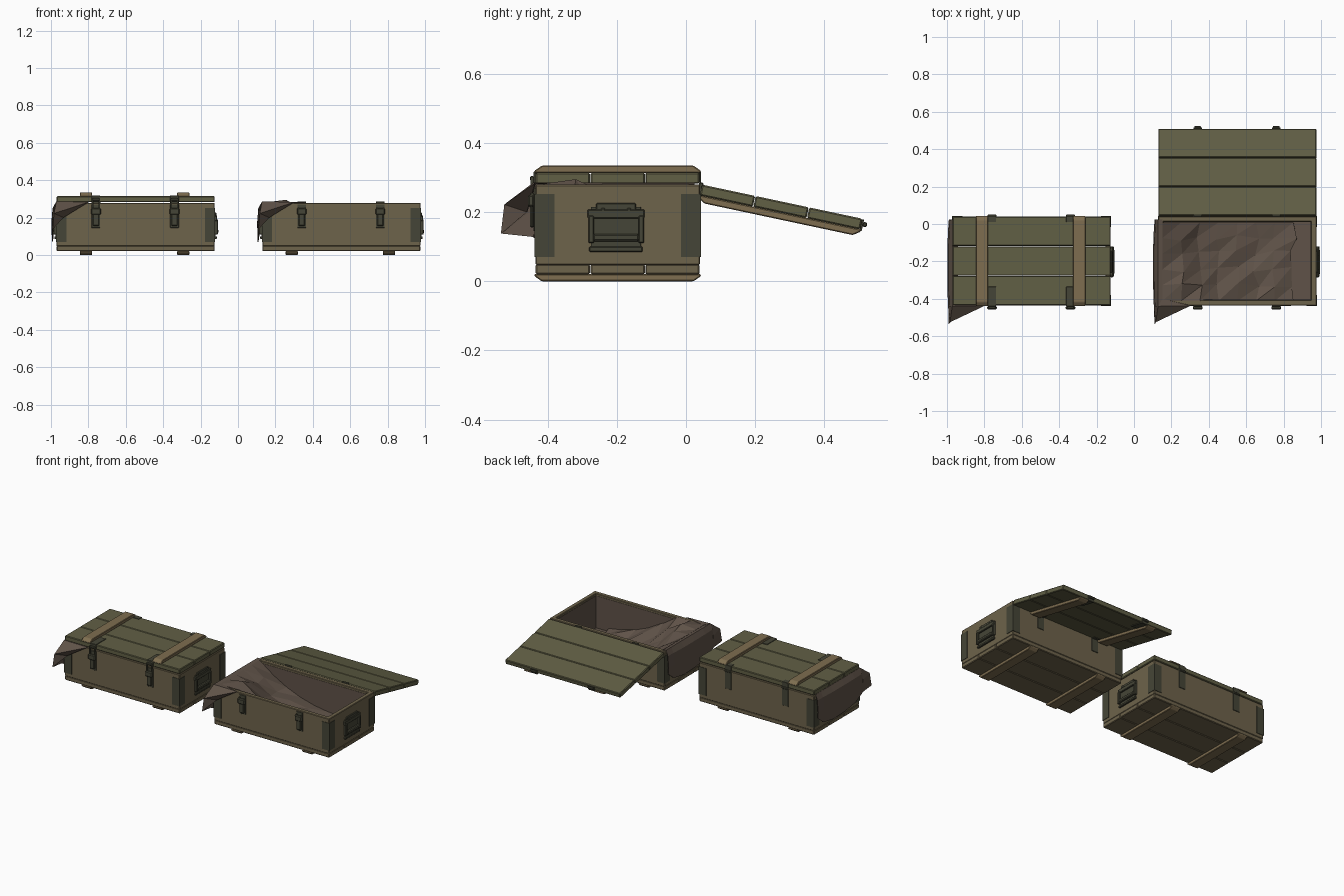
import bpy, bmesh, math, random
from mathutils import Matrix, Vector

if "Cube" in bpy.data.objects:
    bpy.data.objects.remove(bpy.data.objects["Cube"])

random.seed(4)


def material(name, rgb):
    m = bpy.data.materials.new(name)
    m.diffuse_color = (*rgb, 1)
    m.use_nodes = True
    m.node_tree.nodes["Principled BSDF"].inputs["Base Color"].default_value = m.diffuse_color
    return m


WOOD = material("olive_brown_wood", (0.155, 0.125, 0.07))
OLIVE = material("olive_wood", (0.12, 0.115, 0.06))
TAN = material("worn_wood", (0.21, 0.155, 0.08))
METAL = material("dark_metal", (0.06, 0.06, 0.038))
PAPER = material("brown_paper", (0.115, 0.085, 0.065))


def finish(name, bm, mat, M):
    bmesh.ops.recalc_face_normals(bm, faces=bm.faces)
    bm.transform(M)
    me = bpy.data.meshes.new(name)
    bm.to_mesh(me)
    bm.free()
    me.materials.append(mat)
    ob = bpy.data.objects.new(name, me)
    bpy.context.collection.objects.link(ob)
    return ob


def box(name, lo, hi, mat, M, bevel=0.0):
    lo, hi = Vector(lo), Vector(hi)
    bm = bmesh.new()
    bmesh.ops.create_cube(bm, size=1)
    for v in bm.verts:
        v.co = (lo + hi) / 2 + v.co * (hi - lo)
    if bevel:
        bmesh.ops.bevel(bm, geom=bm.edges[:], offset=bevel, segments=1, affect='EDGES')
    return finish(name, bm, mat, M)


def prism(name, profile, x0, x1, mat, M, bevel=0.0):
    """Extrude a (y, z) profile along x."""
    bm = bmesh.new()
    f = bm.faces.new([bm.verts.new((x0, y, z)) for y, z in profile])
    r = bmesh.ops.extrude_face_region(bm, geom=[f])
    for v in r['geom']:
        if isinstance(v, bmesh.types.BMVert):
            v.co.x = x1
    if bevel:
        bmesh.ops.bevel(bm, geom=bm.edges[:], offset=bevel, segments=1, affect='EDGES')
    return finish(name, bm, mat, M)


def sheet(name, verts, faces, M):
    bm = bmesh.new()
    vs = [bm.verts.new(v) for v in verts]
    for f in faces:
        bm.faces.new([vs[i] for i in f])
    ob = finish(name, bm, PAPER, M)
    ob.modifiers.new("thickness", 'SOLIDIFY').thickness = 0.003


def grid_faces(rows, cols):
    return [(c * rows + r, c * rows + r + 1, (c + 1) * rows + r + 1, (c + 1) * rows + r)
            for c in range(cols - 1) for r in range(rows - 1)]


L, Y0, Y1 = 0.4225, -0.435, 0.04      # half length, front and back of a crate
YC = (Y0 + Y1) / 2
BATTENS, STRAPS = (-0.265, 0.255), (-0.212, 0.208)


def planks(name, z0, z1, mat, M):
    w = (Y1 - Y0) / 3
    for i in range(3):
        a = Y0 + i * w
        box(f"{name}_{i}", (-L, a + 0.0008, z0), (L, a + w - 0.0008, z1), mat, M, 0.004)


def batten(name, x, zin, zout, M):
    zm = zin + (zout - zin) * 0.3
    prism(name, [(Y0 - 0.003, zin), (Y1 + 0.003, zin), (Y1 + 0.003, zm),
                 (Y1 - 0.018, zout), (Y0 + 0.018, zout), (Y0 - 0.003, zm)],
          x - 0.033, x + 0.033, TAN, M, 0.003)


def handle(s, M):
    def part(name, y0, y1, z0, z1, d, mat=METAL, bevel=0.003):
        a, b = sorted((s * (L - 0.002), s * (L + d)))
        box(name, (a, y0, z0), (b, y1, z1), mat, M, bevel)
    part("handle_plate", -0.275, -0.13, 0.09, 0.215, 0.005, bevel=0.001)
    part("handle_bracket", -0.285, -0.12, 0.182, 0.208, 0.014)
    part("handle_bracket_top", -0.26, -0.145, 0.205, 0.226, 0.009)
    part("handle_lip", -0.28, -0.125, 0.085, 0.1, 0.012)
    for y in (-0.282, -0.137):
        part("handle_arm", y, y + 0.016, 0.11, 0.19, 0.018)
    part("handle_grip", -0.27, -0.135, 0.115, 0.137, 0.02, bevel=0.005)
    for y in (-0.24, -0.165):
        part("handle_rivet", y - 0.006, y + 0.006, 0.2, 0.212, 0.014)


def crate_body(M, is_open):
    t, zb, zt = 0.028, 0.047, 0.279
    # walls, floor and bottom battens
    box("front_wall", (-L, Y0, zb), (L, Y0 + t, zt), WOOD, M, 0.003)
    box("back_wall", (-L, Y1 - t, zb), (L, Y1, zt), WOOD, M, 0.003)
    for s in (-1, 1):
        a, b = sorted((s * L, s * (L - t)))
        box("end_wall", (a, Y0 + 0.001, zb), (b, Y1 - 0.001, zt), WOOD, M, 0.003)
    planks("floor_plank", 0.02, 0.049, WOOD, M)
    for x in BATTENS:
        batten("bottom_batten", x, 0.021, 0.0, M)
    # corner irons wrap each vertical edge
    for sx in (-1, 1):
        for y, sy in ((Y0, -1), (Y1, 1)):
            xo, yo = sx * (L + 0.003), y + sy * 0.003
            for dx, dy in ((0.055, 0.006), (0.006, 0.058)):
                xs, ys = sorted((xo, xo - sx * dx)), sorted((yo, yo - sy * dy))
                box("corner_iron", (xs[0], ys[0], 0.07), (xs[1], ys[1], 0.252), METAL, M)
        handle(sx, M)
    for x in STRAPS:
        # back hinge leaf and knuckle
        box("hinge_leaf", (x - 0.024, Y1 - 0.001, 0.16), (x + 0.024, Y1 + 0.004, 0.276), METAL, M, 0.001)
        box("hinge_knuckle", (x - 0.024, Y1 - 0.003, 0.272), (x + 0.024, Y1 + 0.01, 0.286), METAL, M, 0.003)
        # front latch: base plate, lever and catch
        box("latch_plate", (x - 0.023, Y0 - 0.005, 0.145), (x + 0.023, Y0 + 0.001, 0.27), METAL, M, 0.001)
        box("latch_lever", (x - 0.017, Y0 - 0.016, 0.155), (x + 0.017, Y0 - 0.004, 0.225), METAL, M, 0.004)
        top = 0.255 if is_open else 0.3
        box("latch_catch", (x - 0.026, Y0 - 0.022, 0.215), (x + 0.026, Y0 - 0.004, 0.25), METAL, M, 0.005)
        for s in (-1, 1):
            box("latch_link", (x + s * 0.018 - 0.004, Y0 - 0.014, 0.225),
                (x + s * 0.018 + 0.004, Y0 - 0.006, top), METAL, M)
    if is_open:
        # paper lining against the inner walls
        a, b, c = L - t, Y0 + t, Y1 - t
        for lo, hi in (((-a, b, 0.05), (a, b + 0.002, 0.265)), ((-a, c - 0.002, 0.05), (a, c, 0.265)),
                       ((-a, b, 0.05), (-a + 0.002, c, 0.265)), ((a - 0.002, b, 0.05), (a, c, 0.265)),
                       ((-a, b, 0.048), (a, c, 0.052))):
            box("lining", lo, hi, PAPER, M)


def lid(M):
    planks("lid_plank", 0.282, 0.314, OLIVE, M)
    for x in BATTENS:
        batten("lid_batten", x, 0.313, 0.334, M)
    # metal straps over the front and back edges
    for x in STRAPS:
        a, b = x - 0.023, x + 0.023
        box("lid_strap_top", (a, Y0 - 0.004, 0.312), (b, Y0 + 0.1, 0.318), METAL, M, 0.001)
        box("lid_strap_front", (a, Y0 - 0.005, 0.284), (b, Y0 + 0.001, 0.317), METAL, M, 0.001)
        box("lid_hook", (a + 0.005, Y0 - 0.016, 0.29), (b - 0.005, Y0 - 0.004, 0.304), METAL, M, 0.003)
        box("lid_strap_back", (a, Y1 - 0.03, 0.312), (b, Y1 + 0.004, 0.317), METAL, M, 0.001)
        box("lid_hinge_leaf", (a, Y1 - 0.001, 0.282), (b, Y1 + 0.004, 0.316), METAL, M, 0.001)


def paper_drape(M):
    # sheet hanging over the left end
    cols = []
    for y, zlow, out in ((0.025, 0.13, -0.008), (-0.03, 0.085, -0.004), (-0.13, 0.07, 0),
                         (-0.25, 0.075, 0), (-0.36, 0.09, -0.001), (-0.44, 0.125, -0.004)):
        cols += [(-0.40, y, 0.281), (-0.424, y, 0.286), (-0.444 - out, y, 0.25),
                 (-0.4505 - out, y, 0.17), (-0.447 - out, y, zlow)]
    sheet("paper_drape", cols, grid_faces(5, 6), M)
    # pulled-out corner at the front
    sheet("paper_corner", [(-0.25, -0.437, 0.283), (-0.424, -0.44, 0.286), (-0.436, -0.525, 0.222),
                           (-0.443, -0.535, 0.138), (-0.443, -0.44, 0.128), (-0.385, -0.46, 0.2),
                           (-0.40, -0.40, 0.284), (-0.446, -0.44, 0.21)],
          [(0, 2, 1), (0, 5, 2), (2, 5, 3), (1, 2, 7), (2, 3, 7), (3, 4, 7), (0, 1, 6)], M)


def paper_inside(M):
    # crumpled sheet falling from the left rim to the floor
    nu, nv, pts = 8, 6, []
    for i in range(nu):
        for j in range(nv):
            u, v = i / (nu - 1), j / (nv - 1)
            d = max(0, u - 0.3 * (1 - v) ** 2)
            z = 0.065 + 0.217 * max(0, 1 - d) ** 2.6
            inner = 0 < i and 0 < j < nv - 1
            k = 0.018 if inner else 0.0
            pts.append((-0.40 + 0.7 * u + random.uniform(-k, k),
                        Y0 + 0.024 + 0.42 * v + random.uniform(-k, k),
                        max(0.056, z + random.uniform(-k, k))))
    faces = []
    for a, b, c, d in grid_faces(nv, nu):
        faces += [(a, b, c), (a, c, d)]
    sheet("paper_inside", pts, faces, M)


# closed crate on the left, open crate on the right
for cx, is_open in ((-0.5475, False), (0.5525, True)):
    M = Matrix.Translation((cx, 0, 0))
    crate_body(M, is_open)
    paper_drape(M)
    if is_open:
        hinge = Vector((0, Y1 + 0.003, 0.281))
        swing = (Matrix.Translation(hinge) @ Matrix.Rotation(math.radians(168), 4, 'X')
                 @ Matrix.Translation(-hinge))
        lid(M @ swing)
        paper_inside(M)
    else:
        lid(M)
